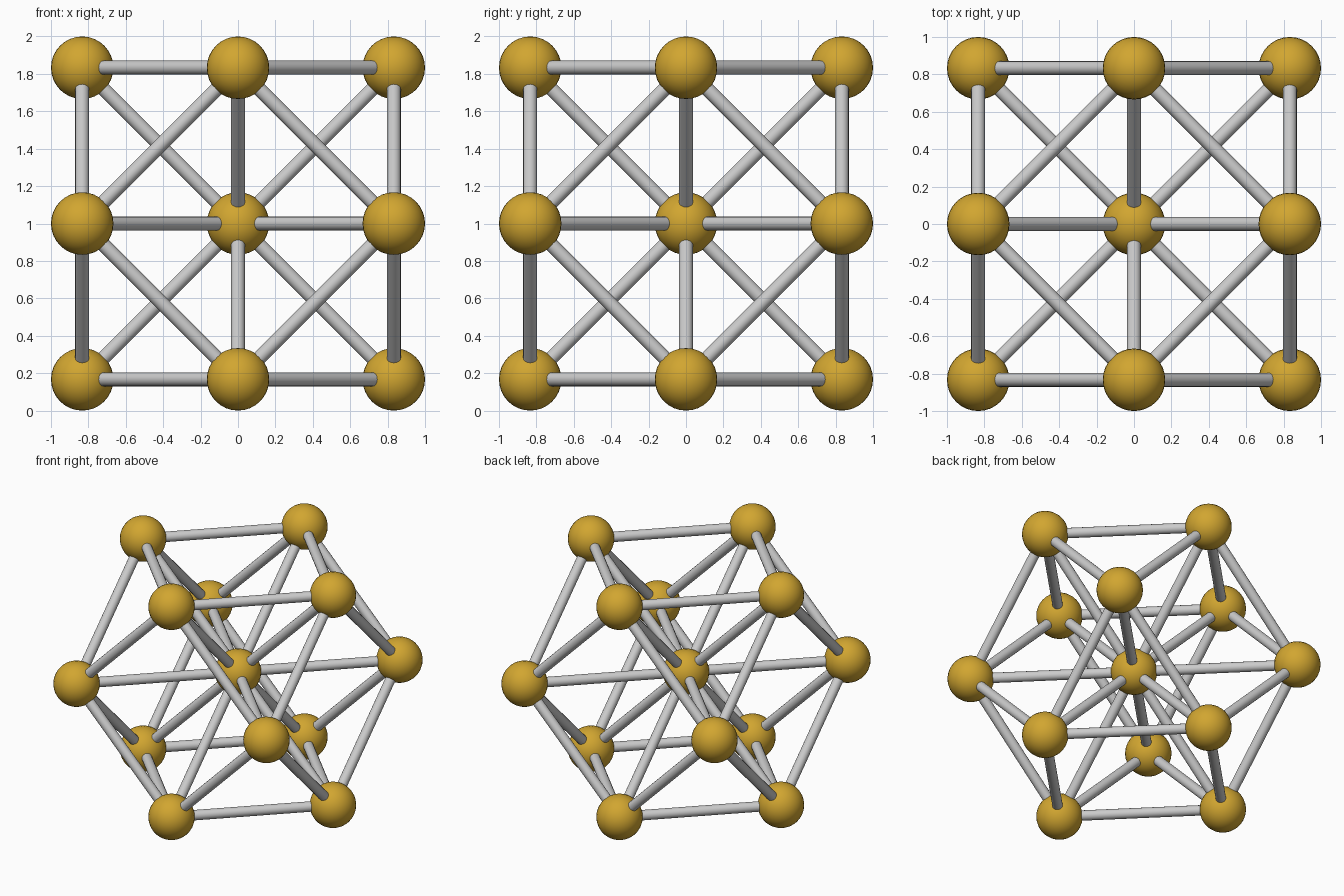
import bpy
from itertools import combinations, product
from mathutils import Vector

if "Cube" in bpy.data.objects:
    bpy.data.objects.remove(bpy.data.objects["Cube"])

A = 0.833         # node offset along two axes
BALL_R = 0.167
ROD_R = 0.0375
CENTRE = Vector((0, 0, 1))

gold = bpy.data.materials.new("gold")
gold.diffuse_color = (0.64, 0.38, 0.03, 1)
gold.use_nodes = True
gold.node_tree.nodes["Principled BSDF"].inputs["Base Color"].default_value = gold.diffuse_color


def smooth():
    bpy.ops.object.shade_smooth_by_angle()


def ball(name, p):
    bpy.ops.mesh.primitive_uv_sphere_add(segments=32, ring_count=16, radius=BALL_R,
                                         location=p + CENTRE)
    ob = bpy.context.object
    ob.name = name
    ob.data.materials.append(gold)
    smooth()


def rod(name, p, q):
    d = q - p
    bpy.ops.mesh.primitive_cylinder_add(vertices=16, radius=ROD_R, depth=d.length,
                                        location=(p + q) / 2 + CENTRE,
                                        rotation=d.to_track_quat('Z', 'Y').to_euler())
    bpy.context.object.name = name
    smooth()


# twelve outer nodes of a cuboctahedron plus the central node
outer = [Vector(v) * A for v in product((-1, 0, 1), repeat=3)
         if sum(map(abs, v)) == 2]
nodes = [Vector((0, 0, 0))] + outer

for p in nodes:
    ball("outer_ball" if p.length > 0 else "centre_ball", p)

# rods join every pair of nearest neighbours: 24 edges and 12 spokes
for p, q in combinations(nodes, 2):
    if (q - p).length < A * 1.5:
        rod("edge_rod" if p.length > 0 else "spoke_rod", p, q)
